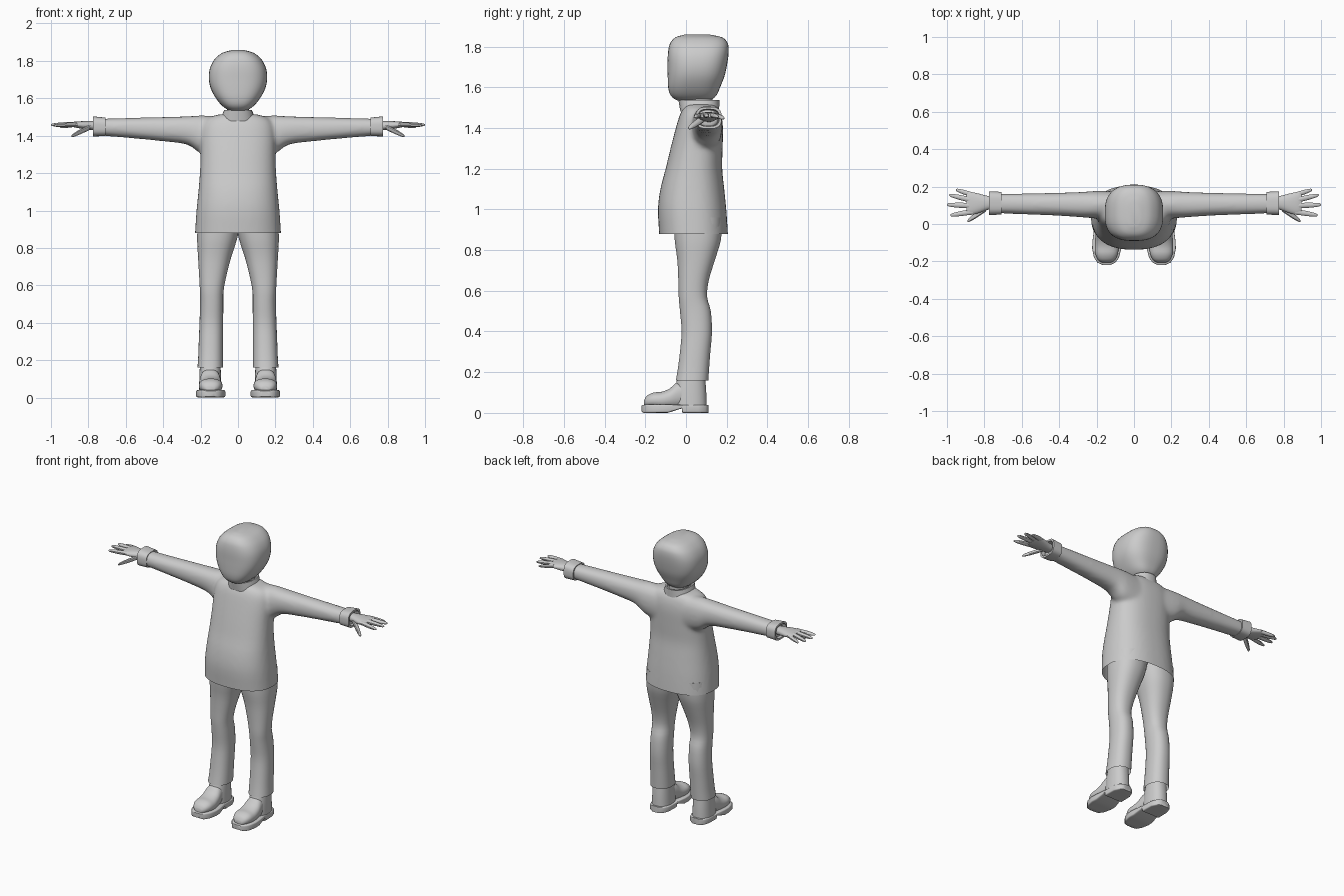
import bpy, bmesh, math
from mathutils import Vector

# axis -> function placing (t along axis, u, v) in space
PLACE = {"x": lambda t, u, v: (t, u, v), "y": lambda t, u, v: (u, t, v), "z": lambda t, u, v: (u, v, t)}


def densify(rows, k):
    """Catmull-Rom interpolation of the section rows."""
    if k < 2:
        return rows
    out = []
    for i in range(len(rows) - 1):
        p = [rows[max(i - 1, 0)], rows[i], rows[i + 1], rows[min(i + 2, len(rows) - 1)]]
        for s in range(k):
            f = s / k
            out.append([0.5 * (2 * b + (c - a) * f + (2 * a - 5 * b + 4 * c - d) * f * f
                        + (3 * b - a - 3 * c + d) * f ** 3) for a, b, c, d in zip(*p)])
    return out + [rows[-1]]


def loft(bm, axis, rows, exp=2.3, n=28, k=3, caps=(True, True)):
    """Skin superellipse sections; row = (t, u0, u1, v0, v1)."""
    rings = []
    for t, u0, u1, v0, v1 in densify(rows, k):
        ring = []
        for i in range(n):
            a = 2 * math.pi * (i + 0.5) / n
            c, s = math.cos(a), math.sin(a)
            u = (u0 + u1) / 2 + (u1 - u0) / 2 * math.copysign(abs(c) ** (2 / exp), c)
            v = (v0 + v1) / 2 + (v1 - v0) / 2 * math.copysign(abs(s) ** (2 / exp), s)
            ring.append(bm.verts.new(PLACE[axis](t, u, v)))
        rings.append(ring)
    for a, b in zip(rings, rings[1:]):
        for i in range(n):
            j = (i + 1) % n
            bm.faces.new((a[i], a[j], b[j], b[i]))
    if caps[0]:
        bm.faces.new(rings[0])
    if caps[1]:
        bm.faces.new(rings[-1])


def finish(name, bm, mirror=False):
    bmesh.ops.recalc_face_normals(bm, faces=bm.faces)
    me = bpy.data.meshes.new(name)
    bm.to_mesh(me)
    bm.free()
    ob = bpy.data.objects.new(name, me)
    bpy.context.collection.objects.link(ob)
    if mirror:
        ob.modifiers.new("mirror", "MIRROR").use_mirror_merge = False
    return ob


def part(name, axis, rows, mirror=False, **kw):
    bm = bmesh.new()
    loft(bm, axis, rows, **kw)
    return finish(name, bm, mirror)


def sym(rows):
    """(z, half width, y0, y1) -> full row symmetric in x."""
    return [(z, -h, h, a, b) for z, h, a, b in rows]


# head
part("head", "z", sym([
    (1.528, .02, 0, .08), (1.536, .05, -.045, .12), (1.56, .085, -.076, .15), (1.60, .118, -.088, .168),
    (1.65, .145, -.09, .188), (1.70, .156, -.09, .20), (1.75, .153, -.09, .208), (1.79, .138, -.086, .21),
    (1.82, .115, -.076, .203), (1.845, .08, -.052, .178), (1.858, .03, -.01, .12)]), exp=2.7, n=40)

# neck and collar
part("neck", "z", sym([(1.45, .06, 0, .13), (1.57, .06, 0, .13)]), k=1)
part("collar", "z", sym([(1.48, .095, -.028, .163), (1.538, .075, -.038, .165),
                         (1.538, .066, -.028, .155), (1.49, .075, -.015, .15)]), k=1, caps=(False, False))

# jacket: body and sleeves fused into one smooth skin, then trimmed at the hem
bm = bmesh.new()
loft(bm, "z", sym([
    (.80, .234, -.128, .208), (.88, .23, -.132, .206), (1.0, .222, -.138, .198), (1.1, .212, -.126, .188),
    (1.2, .204, -.10, .178), (1.3, .20, -.076, .18), (1.4, .20, -.05, .182), (1.46, .19, -.032, .174),
    (1.495, .16, -.015, .16), (1.515, .10, 0, .145)]), exp=2.4, n=40)
sleeve = [(.10, .03, .175, 1.28, 1.505), (.20, .03, .177, 1.305, 1.508), (.27, .035, .172, 1.352, 1.504),
          (.40, .044, .167, 1.37, 1.50), (.55, .05, .164, 1.385, 1.496), (.70, .056, .162, 1.398, 1.492),
          (.76, .058, .16, 1.402, 1.49)]
for s in (1, -1):
    loft(bm, "x", [(s * r[0],) + r[1:] for r in sleeve])
src = finish("jacket", bm)
rm = src.modifiers.new("fuse", "REMESH")
rm.mode, rm.voxel_size = "VOXEL", 0.011
sm = src.modifiers.new("soften", "SMOOTH")
sm.factor, sm.iterations = 0.5, 10
bm = bmesh.new()
bm.from_object(src, bpy.context.evaluated_depsgraph_get())
bmesh.ops.bisect_plane(bm, geom=bm.verts[:] + bm.edges[:] + bm.faces[:], plane_co=(0, 0, .88),
                       plane_no=(0, 0, 1), clear_inner=True)
src.modifiers.clear()
bm.to_mesh(src.data)
bm.free()

# sleeve cuffs
part("cuff", "x", [(.712, .06, .158, 1.405, 1.488), (.708, .05, .172, 1.398, 1.497),
                   (.776, .048, .175, 1.396, 1.504), (.776, .06, .163, 1.408, 1.492),
                   (.74, .062, .158, 1.41, 1.488)], mirror=True, exp=3, k=1)

# hands: palm, four fingers and a thumb
bm = bmesh.new()
loft(bm, "x", [(.72, .085, .142, 1.43, 1.476), (.78, .076, .15, 1.43, 1.478), (.83, .058, .163, 1.436, 1.478),
               (.875, .048, .172, 1.445, 1.475), (.895, .058, .165, 1.45, 1.47)], n=20)
digits = [((.86, .155, 1.46), (.952, .183, 1.447), .014), ((.87, .128, 1.463), (.988, .155, 1.455), .015),
          ((.87, .098, 1.463), (1.0, .103, 1.458), .015), ((.86, .066, 1.46), (.982, .047, 1.455), .015),
          ((.79, .085, 1.447), (.89, .016, 1.398), .018)]
for a, b, r in digits:
    a, b = Vector(a), Vector(b)
    rows = []
    for f, w in ((0, 1), (.5, .95), (.85, .7), (.97, .45), (1, .15)):
        p = a.lerp(b, f)
        rows.append((p.x, p.y - r * w, p.y + r * w, p.z - r * w * .8, p.z + r * w * .8))
    loft(bm, "x", rows, n=10, k=2)
finish("hand", bm, True)

# trousers
part("trouser_leg", "z", [
    (.16, .08, .217, -.05, .11), (.22, .08, .213, -.04, .114), (.3, .08, .21, -.03, .12),
    (.4, .079, .206, -.022, .128), (.5, .078, .203, -.03, .122), (.57, .077, .204, -.036, .104),
    (.65, .062, .208, -.038, .112), (.75, .036, .214, -.043, .142), (.85, .004, .219, -.056, .172),
    (.96, -.02, .215, -.06, .18)], mirror=True, caps=(False, True))

# shoes: ankle, toe and stepped sole
part("shoe_ankle", "z", [(.035, .088, .209, -.06, .102), (.1, .09, .207, -.058, .1), (.17, .093, .204, -.042, .095),
                         (.24, .097, .2, -.02, .09)], mirror=True)
part("shoe_toe", "y", [(-.207, .125, .17, .035, .06), (-.192, .102, .192, .03, .084), (-.16, .086, .207, .025, .1),
                       (-.12, .083, .21, .02, .104), (-.08, .088, .208, .02, .12), (-.045, .093, .204, .02, .15),
                       (0, .1, .197, .03, .16)], mirror=True)
part("shoe_sole", "y", [
    (-.218, .125, .17, .006, .036), (-.207, .1, .195, 0, .04), (-.18, .08, .214, 0, .042), (-.13, .068, .224, 0, .042),
    (-.09, .069, .222, 0, .042), (-.02, .08, .213, .022, .04), (-.018, .08, .213, 0, .04), (.06, .082, .211, 0, .04),
    (.095, .097, .198, 0, .04), (.111, .122, .174, 0, .04)], mirror=True, exp=8, k=1)

# smooth shading with sharp edges kept
bpy.ops.object.select_all(action="SELECT")
bpy.context.view_layer.objects.active = src
bpy.ops.object.shade_smooth_by_angle(angle=math.radians(40))
